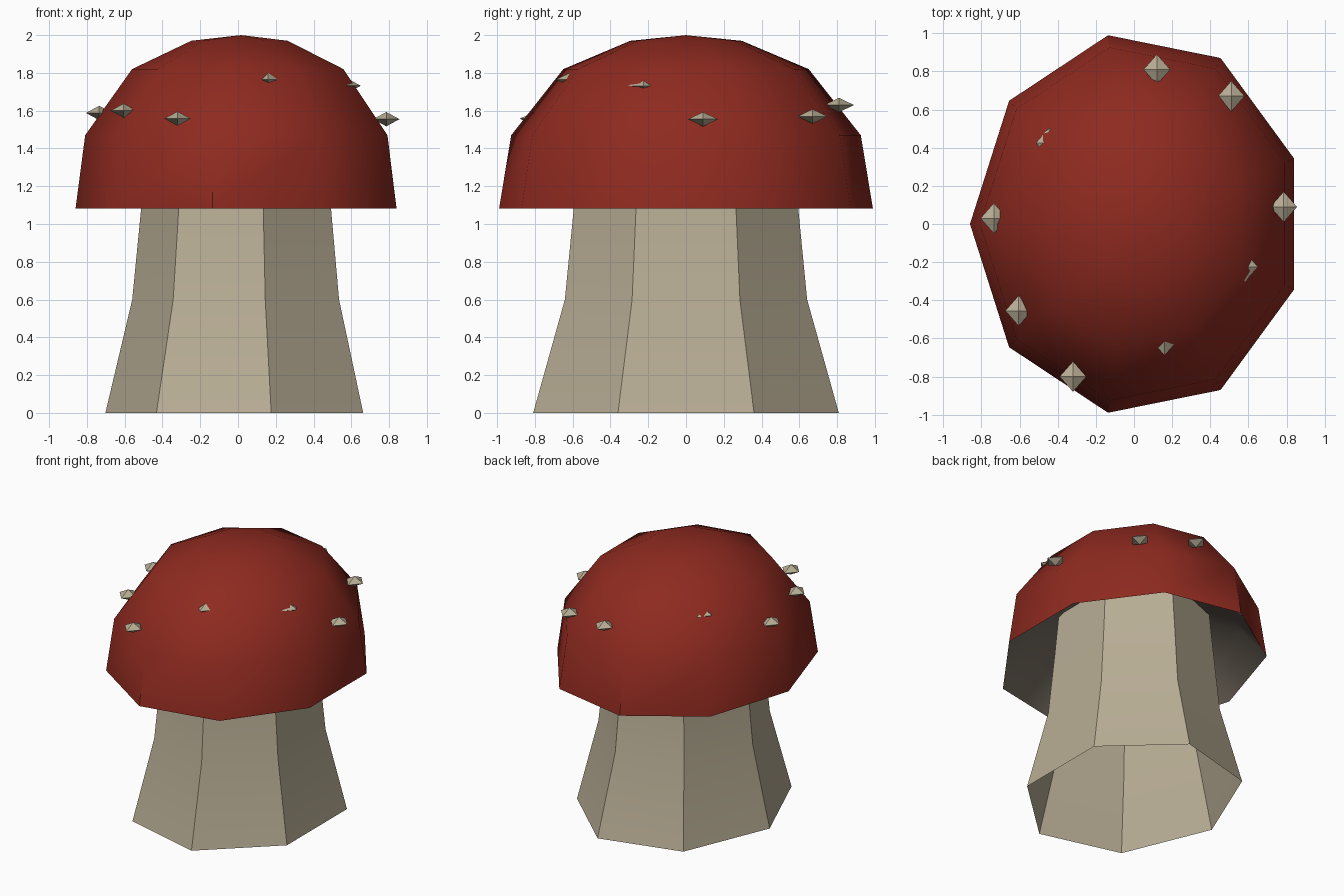
import bpy, bmesh, math

if "Cube" in bpy.data.objects:
    bpy.data.objects.remove(bpy.data.objects["Cube"])

def material(name, rgb):
    m = bpy.data.materials.new(name)
    m.diffuse_color = (*rgb, 1)
    m.use_nodes = True
    m.node_tree.nodes["Principled BSDF"].inputs["Base Color"].default_value = m.diffuse_color
    return m

RED = material("cap red", (0.27, 0.023, 0.014))
BEIGE = material("stem beige", (0.48, 0.42, 0.30))
DARK = material("gill brown", (0.19, 0.16, 0.125))
CX = 0.016  # shared axis of stem and cap

def finish(bm, name, mat, angle=None):
    me = bpy.data.meshes.new(name)
    bm.to_mesh(me)
    bm.free()
    ob = bpy.data.objects.new(name, me)
    bpy.context.collection.objects.link(ob)
    me.materials.append(mat)
    if angle:
        bpy.ops.object.select_all(action='DESELECT')
        ob.select_set(True)
        bpy.context.view_layer.objects.active = ob
        bpy.ops.object.shade_smooth_by_angle(angle=math.radians(angle))
    return ob

def lathe(name, profile, sides, mat, angle, apex=None, flip=False):
    """Elliptical rings (rx, ry, z) bridged bottom to top, one corner on -x."""
    bm = bmesh.new()
    rings = []
    for rx, ry, z in profile:
        ring = []
        for i in range(sides):
            a = math.pi + 2 * math.pi * i / sides
            ring.append(bm.verts.new((CX + rx * math.cos(a), ry * math.sin(a), z)))
        rings.append(ring)
    for lo, hi in zip(rings, rings[1:]):
        for i in range(sides):
            j = (i + 1) % sides
            bm.faces.new((lo[i], lo[j], hi[j], hi[i]))
    if apex is not None:
        top = bm.verts.new((CX, 0, apex))
        for i in range(sides):
            bm.faces.new((rings[-1][i], rings[-1][(i + 1) % sides], top))
    if flip:
        bmesh.ops.reverse_faces(bm, faces=bm.faces[:])
    return finish(bm, name, mat, angle)

# Stem: seven-sided flared tube, open below
lathe("stem", [(0.718, 0.83, 0), (0.576, 0.658, 0.6), (0.529, 0.61, 1.08),
               (0.50, 0.575, 1.42)], 7, BEIGE, 30)

# Cap: nine-sided dome
lathe("cap", [(0.876, 1.005, 1.083), (0.825, 0.94, 1.47), (0.577, 0.66, 1.82),
              (0.263, 0.30, 1.97)], 9, RED, 42, apex=2.0)

# Cap underside: hollow leading up to the stem
lathe("cap_underside", [(0.876, 1.005, 1.083), (0.72, 0.83, 1.27),
                        (0.46, 0.53, 1.40)], 9, DARK, 60, flip=True)

# Spots: squashed octahedra half sunk in the cap
SPOTS = [(0.12, 0.81, 1.63), (0.51, 0.67, 1.57), (0.785, 0.09, 1.555),
         (0.58, -0.225, 1.732), (0.16, -0.61, 1.765), (-0.32, -0.80, 1.558),
         (-0.605, -0.455, 1.60), (-0.735, 0.03, 1.588), (-0.445, 0.425, 1.728)]
for n, (x, y, z) in enumerate(SPOTS, 1):
    bm = bmesh.new()
    hx, hy, hz = 0.07, 0.08, 0.038
    ring = [bm.verts.new(p) for p in ((x + hx, y, z), (x, y + hy, z),
                                      (x - hx, y, z), (x, y - hy, z))]
    up, down = bm.verts.new((x, y, z + hz)), bm.verts.new((x, y, z - hz))
    for i in range(4):
        j = (i + 1) % 4
        bm.faces.new((ring[i], ring[j], up))
        bm.faces.new((ring[j], ring[i], down))
    finish(bm, f"spot_{n}", BEIGE)
